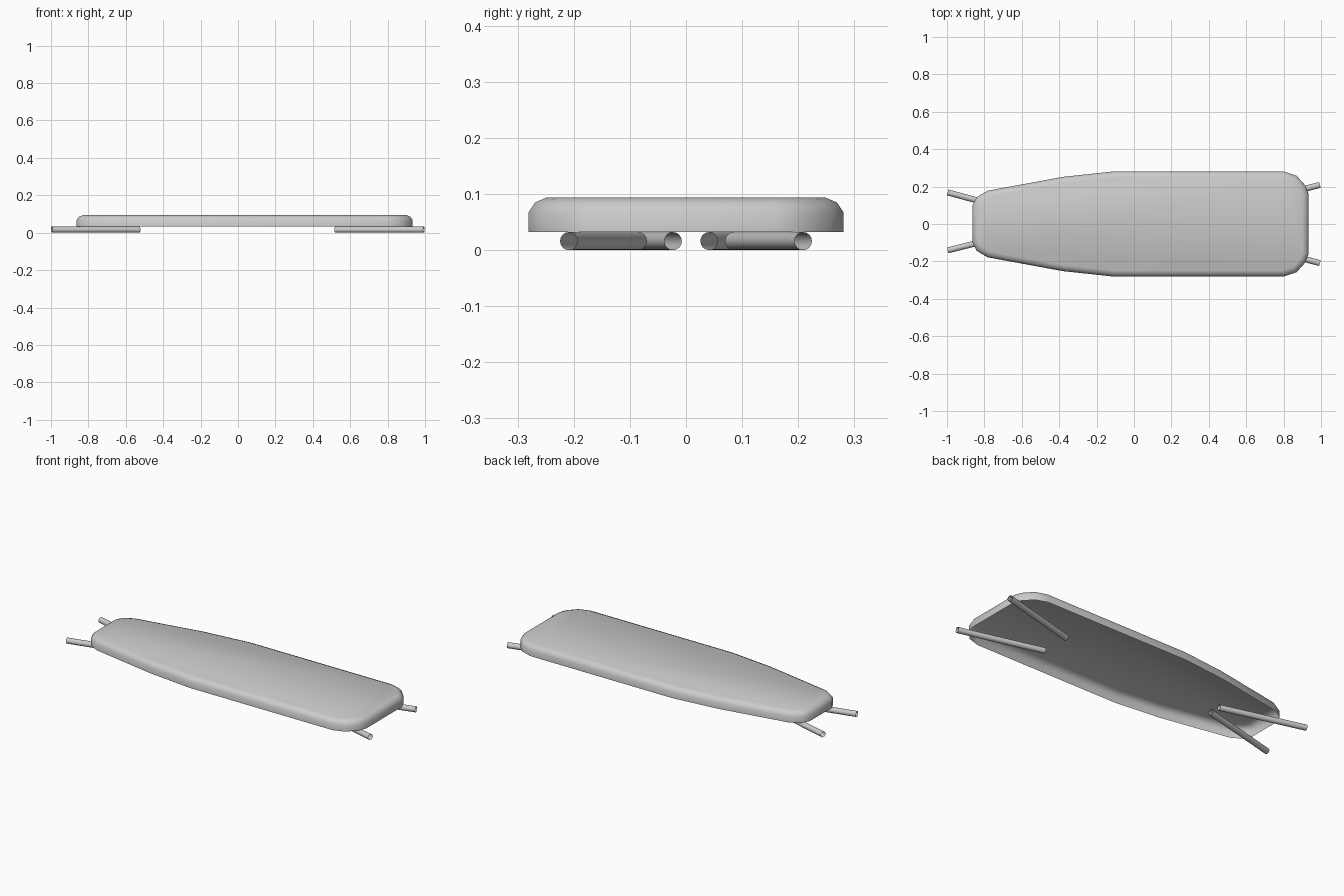
import bpy, bmesh, math
from mathutils import Vector

if "Cube" in bpy.data.objects:
    bpy.data.objects.remove(bpy.data.objects["Cube"])

R = 0.016  # leg radius


def finish(bm, name):
    bmesh.ops.recalc_face_normals(bm, faces=bm.faces)
    me = bpy.data.meshes.new(name)
    bm.to_mesh(me)
    bm.free()
    ob = bpy.data.objects.new(name, me)
    bpy.context.collection.objects.link(ob)
    bpy.context.view_layer.objects.active = ob
    ob.select_set(True)
    bpy.ops.object.shade_smooth_by_angle(angle=math.radians(35))
    ob.select_set(False)
    return ob


def inset(loop, d):
    # offset a counter-clockwise outline inwards
    out = []
    for i, p in enumerate(loop):
        a = (p - loop[i - 1]).normalized()
        b = (loop[(i + 1) % len(loop)] - p).normalized()
        na, nb = Vector((-a.y, a.x)), Vector((-b.y, b.x))
        out.append(p + (na + nb) * d / (1 + na.dot(nb)))
    return out


# board: open-bottomed shell with a rounded top edge
half = [(0.934, 0.16), (0.917, 0.205), (0.869, 0.258), (0.80, 0.281), (-0.11, 0.281),
        (-0.38, 0.252), (-0.783, 0.178), (-0.842, 0.143), (-0.863, 0.10)]
outline = [Vector(p) for p in half] + [Vector((x, -y)) for x, y in reversed(half)]
bm = bmesh.new()
rings = []
for d, z in [(0, 0.032), (0, 0.067), (0.012, 0.085), (0.032, 0.0935)]:
    rings.append([bm.verts.new((p.x, p.y, z)) for p in inset(outline, d)])
n = len(outline)
for lo, hi in zip(rings, rings[1:]):
    for i in range(n):
        j = (i + 1) % n
        bm.faces.new((lo[i], lo[j], hi[j], hi[i]))
bm.faces.new(rings[-1])
finish(bm, "board")


# legs: folded open-ended tubes lying under the board
def leg(name, start, end):
    a, b = Vector((*start, R)), Vector((*end, R))
    bm = bmesh.new()
    bmesh.ops.create_cone(bm, cap_ends=False, segments=16, radius1=R, radius2=R,
                          depth=(b - a).length)
    ob = finish(bm, name)
    ob.location = (a + b) / 2
    ob.rotation_euler = (b - a).to_track_quat('Z', 'Y').to_euler()


for s, side in ((1, "back"), (-1, "front")):
    leg(f"wide_end_leg_{side}", (0.52, 0.085 * s), (0.994, 0.209 * s))
    leg(f"narrow_end_leg_{side}", (-0.526, 0.009 + 0.032 * s), (-0.996, 0.014 + 0.155 * s))
